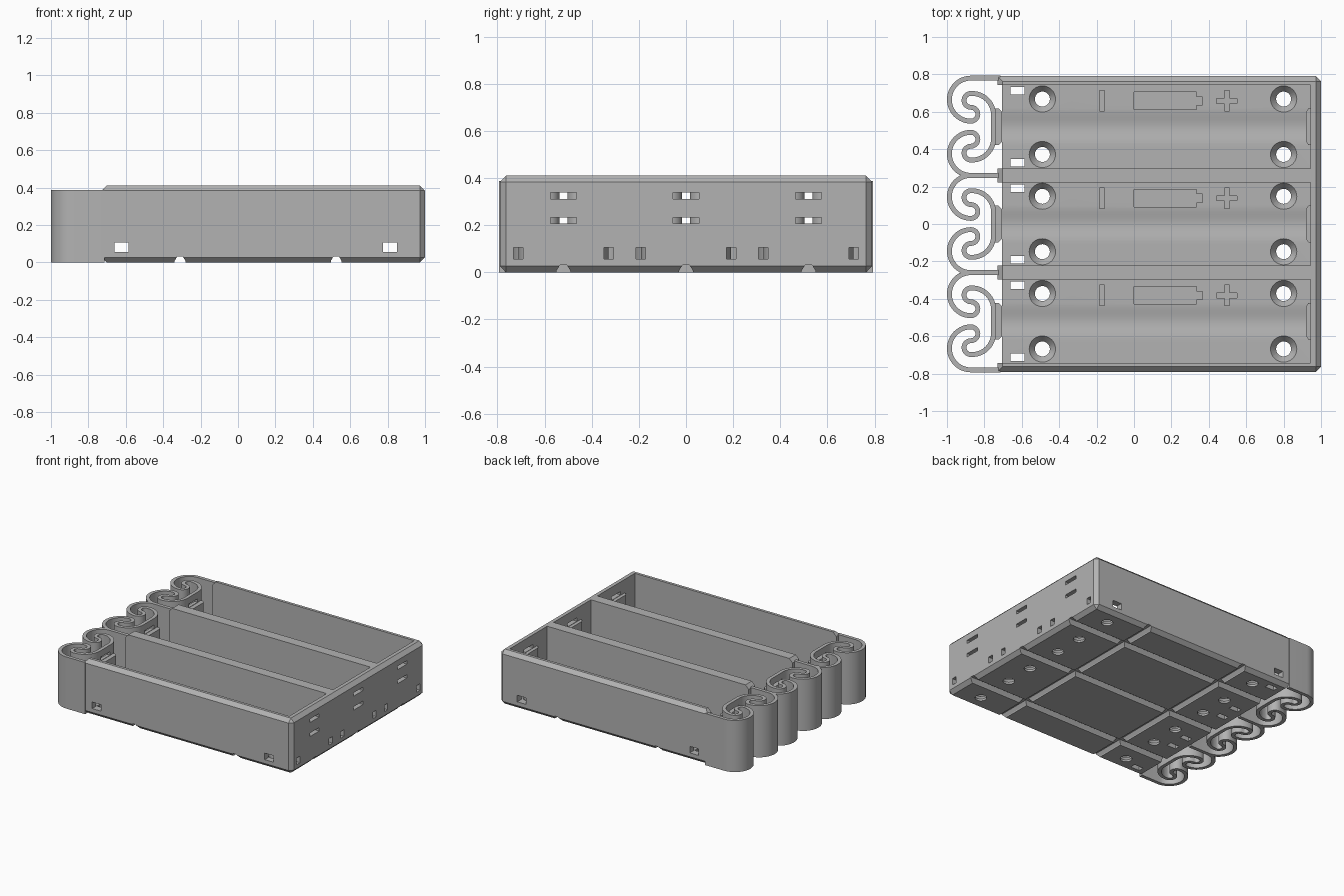
import bpy, bmesh, math
from mathutils import Vector

cube = bpy.data.objects.get("Cube")
if cube:
    bpy.data.objects.remove(cube, do_unlink=True)

grey = bpy.data.materials.new("plain_grey")
grey.use_nodes = True
colour = (0.45, 0.45, 0.45, 1)
grey.diffuse_color = colour
grey.node_tree.nodes["Principled BSDF"].inputs["Base Color"].default_value = colour

BAYS = (-0.52, 0, 0.52)
HALF = 0.222          # half the width of one bay
FLOOR = 0.053
SLITS = (0.22, 0.325)
TOP = 0.41


def prism(bm, pts, axis, a, b):
    """Extrude a 2D outline along an axis from a to b."""
    def place(p, t):
        return {"x": (t, *p), "y": (p[0], t, p[1]), "z": (*p, t)}[axis]
    lo = [bm.verts.new(place(p, a)) for p in pts]
    hi = [bm.verts.new(place(p, b)) for p in pts]
    faces = [bm.faces.new(lo), bm.faces.new(hi)]
    for i in range(len(pts)):
        j = (i + 1) % len(pts)
        faces.append(bm.faces.new((lo[i], lo[j], hi[j], hi[i])))
    bmesh.ops.recalc_face_normals(bm, faces=faces)


def box(bm, x0, x1, y0, y1, z0, z1):
    prism(bm, [(x0, y0), (x1, y0), (x1, y1), (x0, y1)], "z", z0, z1)


def make(name, bm):
    me = bpy.data.meshes.new(name)
    bmesh.ops.recalc_face_normals(bm, faces=bm.faces[:])
    bm.to_mesh(me)
    bm.free()
    me.materials.append(grey)
    ob = bpy.data.objects.new(name, me)
    bpy.context.collection.objects.link(ob)
    return ob


def cut(ob, build):
    """Subtract the shapes drawn by build, then discard the cutter."""
    bm = bmesh.new()
    build(bm)
    cutter = make("cutter", bm)
    cutter.hide_render = True
    mod = ob.modifiers.new("cut", "BOOLEAN")
    mod.operation, mod.solver, mod.object = "DIFFERENCE", "EXACT", cutter
    dg = bpy.context.evaluated_depsgraph_get()
    ob.data = bpy.data.meshes.new_from_object(ob.evaluated_get(dg))
    ob.modifiers.clear()
    bpy.data.objects.remove(cutter, do_unlink=True)


def smooth(ob):
    bpy.ops.object.select_all(action="DESELECT")
    ob.select_set(True)
    bpy.context.view_layer.objects.active = ob
    bpy.ops.object.shade_smooth_by_angle(angle=math.radians(30))


# Tray block with chamfered outer edges
bm = bmesh.new()
box(bm, -0.73, 1.0, -0.79, 0.79, 0, TOP)
edges = [e for e in bm.edges
         if abs(e.verts[0].co.z - e.verts[1].co.z) < 0.01
         or e.verts[0].co.x > 0]
bmesh.ops.bevel(bm, geom=edges, offset=0.027, segments=1, affect="EDGES")
tray = make("tray", bm)


# Bays with a shallow cradle along the middle of the floor
def bays(bm):
    dip = [(0.1 * t / 8, FLOOR - 0.006 * (1 + math.cos(math.pi * t / 8)))
           for t in range(-8, 9)]
    outline = [(-HALF, 0.6), (-HALF, FLOOR)] + dip + [(HALF, FLOOR), (HALF, 0.6)]
    for c in BAYS:
        prism(bm, [(c + y, z) for y, z in outline], "x", -0.9, 0.945)


def floor_ends(bm):
    for c in BAYS:
        box(bm, -0.9, -0.705, c - HALF, c + HALF, -0.1, 0.2)


# Screw holes and their countersinks
def rounds(bm, r1, r2, z0, z1):
    for c in BAYS:
        for x in (-0.49, 0.8):
            for s in (-1, 1):
                made = bmesh.ops.create_cone(
                    bm, cap_ends=True, segments=32, radius1=r1, radius2=r2, depth=z1 - z0)
                bmesh.ops.translate(bm, verts=made["verts"],
                                    vec=(x, c + s * 0.148, (z0 + z1) / 2))


# Engraved polarity signs
def signs(bm):
    a, b = 0.055, 0.013
    plus = [(-a, -b), (-b, -b), (-b, -a), (b, -a), (b, -b), (a, -b),
            (a, b), (b, b), (b, a), (-b, a), (-b, b), (-a, b)]
    w, t = 0.047, 0.022
    cell = [(0, -w), (0.335, -w), (0.335, -t), (0.365, -t),
            (0.365, t), (0.335, t), (0.335, w), (0, w)]
    for c in BAYS:
        y = c + 0.138
        box(bm, -0.185, -0.157, y - a, y + a, 0.042, 0.1)
        prism(bm, [(p[0], y + p[1]) for p in cell], "z", 0.042, 0.1)
        prism(bm, [(0.497 + p[0], y + p[1]) for p in plus], "z", 0.042, 0.1)


# Wire openings in the floor, end wall and side walls
def wire_holes(bm):
    for c in BAYS:
        for s in (-1, 1):
            y0, y1 = sorted((c + s * 0.172, c + s * 0.212))
            box(bm, -0.66, -0.585, y0, y1, -0.1, 0.1)
            box(bm, 0.9, 1.1, y0, y1, 0.056, 0.105)


def side_tunnels(bm):
    for x in (-0.622, 0.812):
        box(bm, x - 0.037, x + 0.037, -1, 1, 0.056, 0.105)


# Tie grooves under the floor
GROOVE = [(-0.029, -0.02), (-0.029, 0.008), (-0.014, 0.032),
          (0.014, 0.032), (0.029, 0.008), (0.029, -0.02)]


def long_grooves(bm):
    for c in BAYS:
        prism(bm, [(c + u, z) for u, z in GROOVE], "x", -1, 1.2)


def cross_grooves(bm):
    for x in (-0.31, 0.525):
        prism(bm, [(x + u, z) for u, z in GROOVE], "y", -1, 1)


# Slits for the contact tabs
def tab_slits(bm, x0, x1):
    for c in BAYS:
        for z in SLITS:
            box(bm, x0, x1, c - 0.055, c + 0.055, z - 0.013, z + 0.013)


for step in (bays, floor_ends,
             lambda b: rounds(b, 0.04, 0.04, -0.1, 0.2),
             lambda b: rounds(b, 0.036, 0.076, 0.01, 0.06),
             signs, wire_holes, side_tunnels, long_grooves, cross_grooves,
             lambda b: tab_slits(b, 0.9, 1.1)):
    cut(tray, step)
smooth(tray)


# Curled end springs: an S of arcs on each side of a straight contact strip
def arc(cx, cy, r, start, end, n):
    return [Vector((cx + r * math.cos(math.radians(start + (end - start) * i / n)),
                    cy + r * math.sin(math.radians(start + (end - start) * i / n))))
            for i in range(n + 1)]


def spring_path():
    cx, big, small = -0.872, 0.115, 0.037
    half = [Vector((-0.715, 0.26))]
    half += arc(cx, 0.145, big, 90, 270, 24)
    half += arc(cx, 0.067, small, -90, 90, 12)[1:]
    half += arc(cx, 0.141, small, 270, 90, 12)[1:]
    half += arc(cx + 0.006, 0.063, big, 90, 0, 14)
    return half + [Vector((p.x, -p.y)) for p in reversed(half)]


def ribbon(bm, path, t, z0, z1):
    left, right = [], []
    for i, p in enumerate(path):
        d = path[min(i + 1, len(path) - 1)] - path[max(i - 1, 0)]
        n = Vector((-d.y, d.x)).normalized() * t
        left.append(p + n)
        right.append(p - n)
    prism(bm, [tuple(p) for p in left + right[::-1]], "z", z0, z1)


for name, c in zip(("right", "middle", "left"), BAYS):
    bm = bmesh.new()
    ribbon(bm, [p + Vector((0, c)) for p in spring_path()], 0.013, 0, 0.388)
    spring = make(name + "_spring", bm)
    cut(spring, lambda b: tab_slits(b, -0.8, -0.7))
    smooth(spring)

    # Contact ridges between the slits, on the spring and on the end wall
    for part, base, tip in (("spring", -0.75, -0.706), ("wall", 0.95, 0.92)):
        bm = bmesh.new()
        mid = tip + (base - tip) * 0.4
        prism(bm, [(base, c - 0.098), (mid, c - 0.098), (tip, c - 0.08),
                   (tip, c + 0.08), (mid, c + 0.098), (base, c + 0.098)],
              "z", SLITS[0] + 0.016, SLITS[1] - 0.016)
        make(name + "_" + part + "_ridge", bm)
